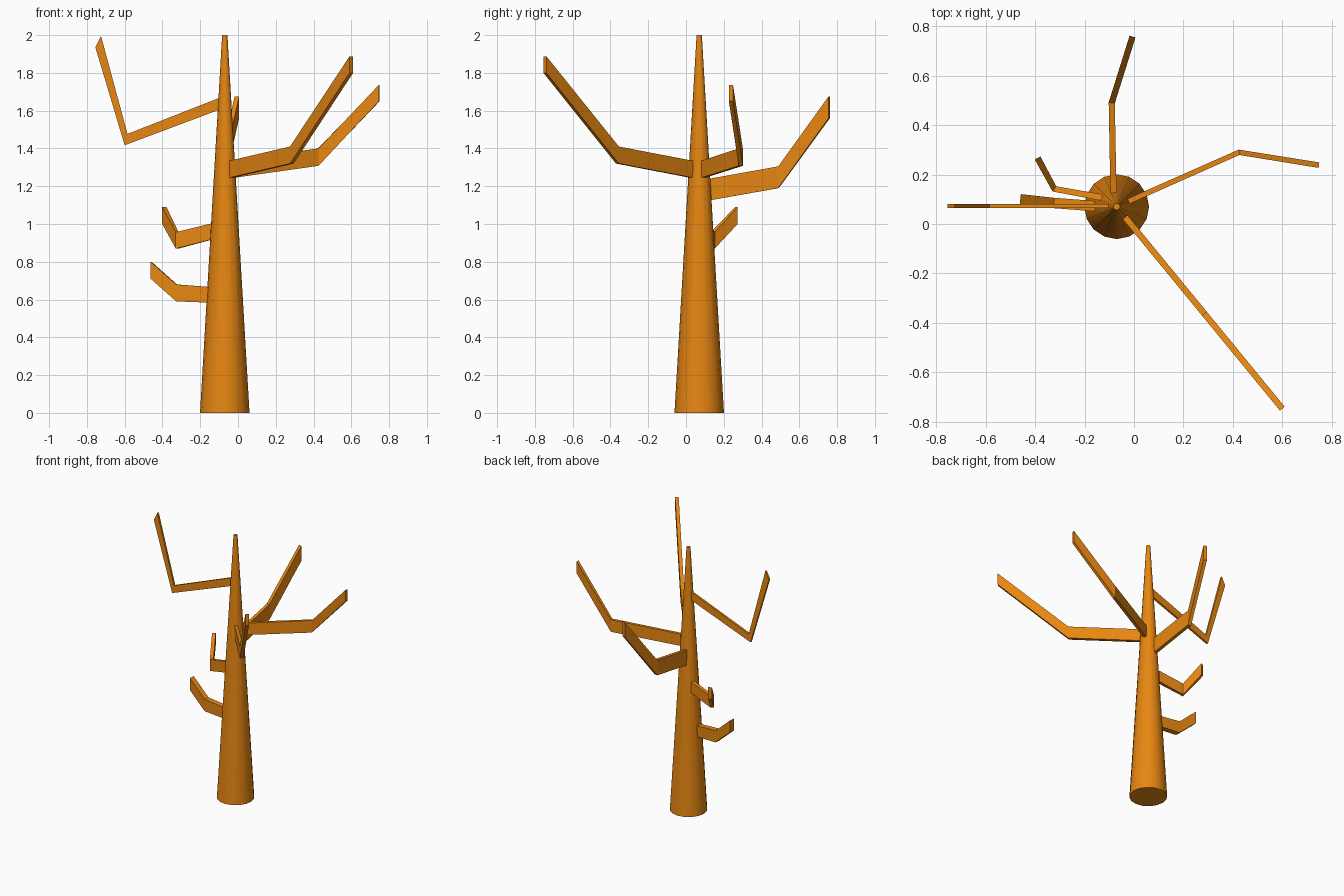
import bpy, bmesh, math
from mathutils import Vector

if "Cube" in bpy.data.objects:
    bpy.data.objects.remove(bpy.data.objects["Cube"])

bark = bpy.data.materials.new("orange bark")
bark.diffuse_color = (0.80, 0.24, 0.006, 1)
bark.use_nodes = True
bark.node_tree.nodes["Principled BSDF"].inputs["Base Color"].default_value = bark.diffuse_color


def make_object(name, bm):
    bmesh.ops.recalc_face_normals(bm, faces=bm.faces)
    mesh = bpy.data.meshes.new(name)
    bm.to_mesh(mesh)
    bm.free()
    mesh.materials.append(bark)
    obj = bpy.data.objects.new(name, mesh)
    bpy.context.collection.objects.link(obj)
    return obj


def branch(name, thick, stations, lean=(0, 0, 0)):
    """Flat plank bent at an elbow; each station is (x, y, z_low, z_high),
    lean shifts the upper edge in x."""
    bm = bmesh.new()
    pts = [Vector(s[:2]) for s in stations]
    rings = []
    for i, (x, y, lo, hi) in enumerate(stations):
        d = Vector((0, 0))
        if i > 0:
            d += (pts[i] - pts[i - 1]).normalized()
        if i < len(pts) - 1:
            d += (pts[i + 1] - pts[i]).normalized()
        d.normalize()
        nx, ny = -d.y * thick / 2, d.x * thick / 2
        rings.append([bm.verts.new(p) for p in (
            (x + nx, y + ny, lo), (x - nx, y - ny, lo),
            (x - nx + lean[i], y - ny, hi), (x + nx + lean[i], y + ny, hi))])
    for a, b in zip(rings, rings[1:]):
        for k in range(4):
            j = (k + 1) % 4
            bm.faces.new((a[k], a[j], b[j], b[k]))
    bm.faces.new(rings[0])
    bm.faces.new(rings[-1])
    make_object(name, bm)


# Tapered trunk, smooth around its sides
bm = bmesh.new()
bmesh.ops.create_cone(bm, cap_ends=True, segments=16, radius1=0.131,
                      radius2=0.014, depth=2)
bmesh.ops.translate(bm, verts=bm.verts, vec=(-0.07, 0.07, 1))
for f in bm.faces:
    f.smooth = len(f.verts) == 4
for e in bm.edges:
    e.smooth = all(f.smooth for f in e.link_faces)
make_object("trunk", bm)

# Branches from the top of the trunk downwards
branch("upper_left_branch", 0.016,
       [(-0.08, 0.072, 1.612, 1.675), (-0.60, 0.072, 1.417, 1.477),
        (-0.755, 0.072, 1.935, 1.995)], lean=(0, 0.015, 0.03))
branch("front_right_branch", 0.025,
       [(-0.036, 0.028, 1.245, 1.335), (0.285, -0.363, 1.32, 1.41),
        (0.60, -0.747, 1.80, 1.888)])
branch("right_branch", 0.022,
       [(-0.022, 0.092, 1.245, 1.335), (0.425, 0.29, 1.308, 1.40),
        (0.748, 0.238, 1.65, 1.737)])
branch("back_branch", 0.025,
       [(-0.083, 0.125, 1.125, 1.24), (-0.09, 0.49, 1.19, 1.305),
        (-0.006, 0.758, 1.56, 1.675)])
branch("middle_left_branch", 0.026,
       [(-0.13, 0.107, 0.92, 1.005), (-0.322, 0.142, 0.87, 0.957),
        (-0.39, 0.267, 1.0, 1.09)])
branch("lower_left_branch", 0.042,
       [(-0.13, 0.07, 0.583, 0.665), (-0.325, 0.085, 0.59, 0.68),
        (-0.46, 0.10, 0.71, 0.80)])
